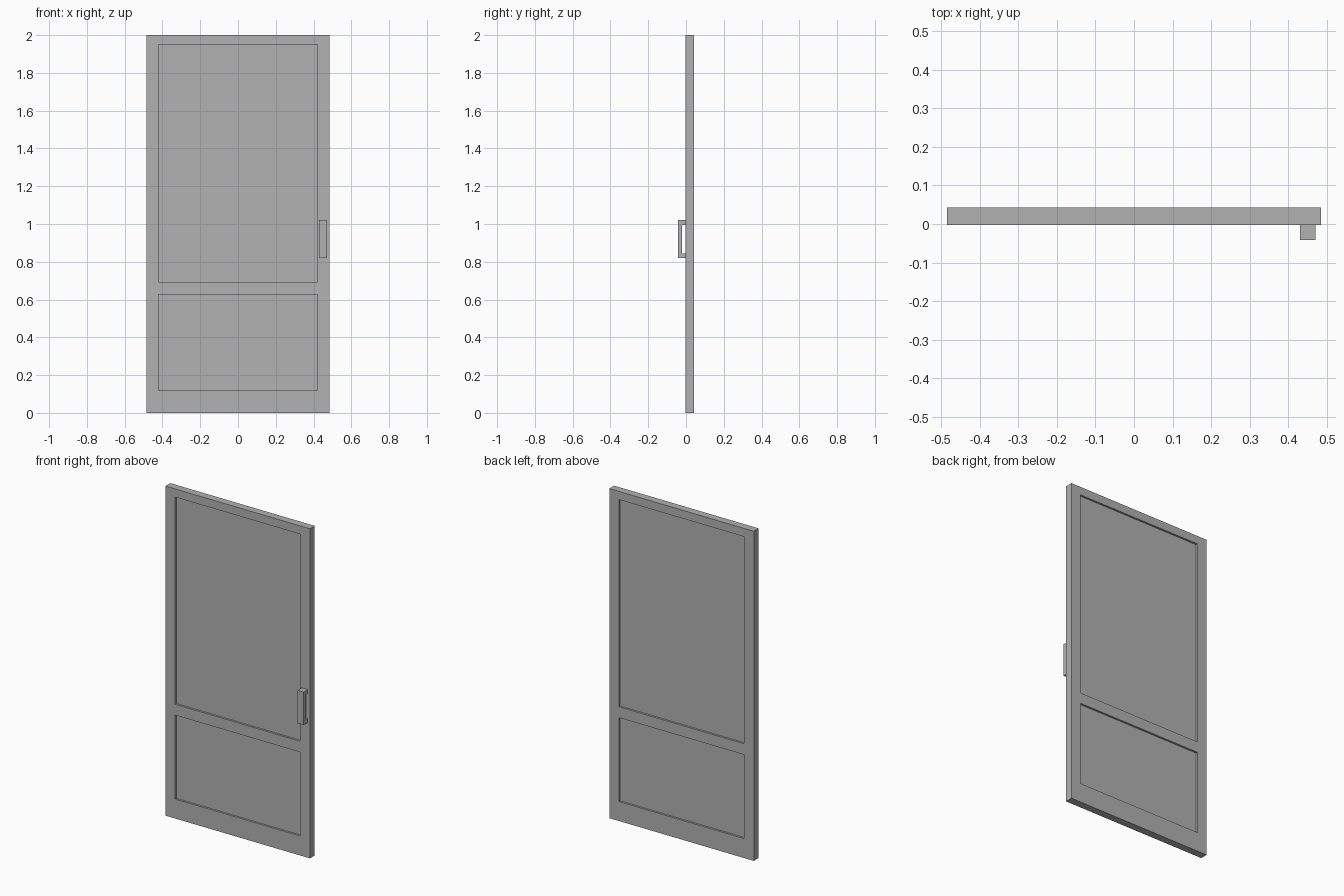
import bpy
import bmesh
from mathutils import Matrix, Vector

cube = bpy.data.objects.get("Cube")
if cube:
    bpy.data.objects.remove(cube)

WIDTH, HEIGHT = 0.97, 2.0
FRONT, BACK = -0.003, 0.043
PANEL_X = 0.42
PANELS = [(0.118, 0.627), (0.693, 1.95)]
RECESS = 0.012

grey = bpy.data.materials.new("grey")
grey.use_nodes = True
colour = (0.445, 0.445, 0.445, 1)
grey.diffuse_color = colour
grey.node_tree.nodes["Principled BSDF"].inputs["Base Color"].default_value = colour


def add_object(name, bm):
    bmesh.ops.recalc_face_normals(bm, faces=bm.faces)
    mesh = bpy.data.meshes.new(name)
    bm.to_mesh(mesh)
    bm.free()
    mesh.materials.append(grey)
    obj = bpy.data.objects.new(name, mesh)
    bpy.context.collection.objects.link(obj)
    return obj


# Door slab, cut along the panel borders
bm = bmesh.new()
size = Matrix.Diagonal((WIDTH, BACK - FRONT, HEIGHT, 1))
centre = Matrix.Translation((0, (FRONT + BACK) / 2, HEIGHT / 2))
bmesh.ops.create_cube(bm, size=1, matrix=centre @ size)
cuts = [(Vector((x, 0, 0)), Vector((1, 0, 0))) for x in (-PANEL_X, PANEL_X)]
cuts += [(Vector((0, 0, z)), Vector((0, 0, 1))) for pair in PANELS for z in pair]
for point, normal in cuts:
    bmesh.ops.bisect_plane(bm, geom=bm.verts[:] + bm.edges[:] + bm.faces[:],
                           plane_co=point, plane_no=normal)

# Recessed panels on both faces
bm.normal_update()
panels = []
for face in bm.faces:
    c = face.calc_center_median()
    if abs(face.normal.y) > 0.9 and abs(c.x) < PANEL_X:
        if any(low < c.z < high for low, high in PANELS):
            panels.append(face)
bmesh.ops.inset_individual(bm, faces=panels, thickness=0, depth=-RECESS)
add_object("door_leaf", bm)

# Bracket-shaped pull handle, extruded across its width
profile = [(FRONT, 0.82), (-0.042, 0.82), (-0.042, 1.02), (FRONT, 1.02),
           (FRONT, 0.996), (-0.02, 0.996), (-0.02, 0.845), (FRONT, 0.845)]
bm = bmesh.new()
side = bm.faces.new([bm.verts.new((0.43, y, z)) for y, z in profile])
extruded = bmesh.ops.extrude_face_region(bm, geom=[side], use_keep_orig=True)
moved = [v for v in extruded["geom"] if isinstance(v, bmesh.types.BMVert)]
bmesh.ops.translate(bm, verts=moved, vec=(0.04, 0, 0))
add_object("pull_handle", bm)
